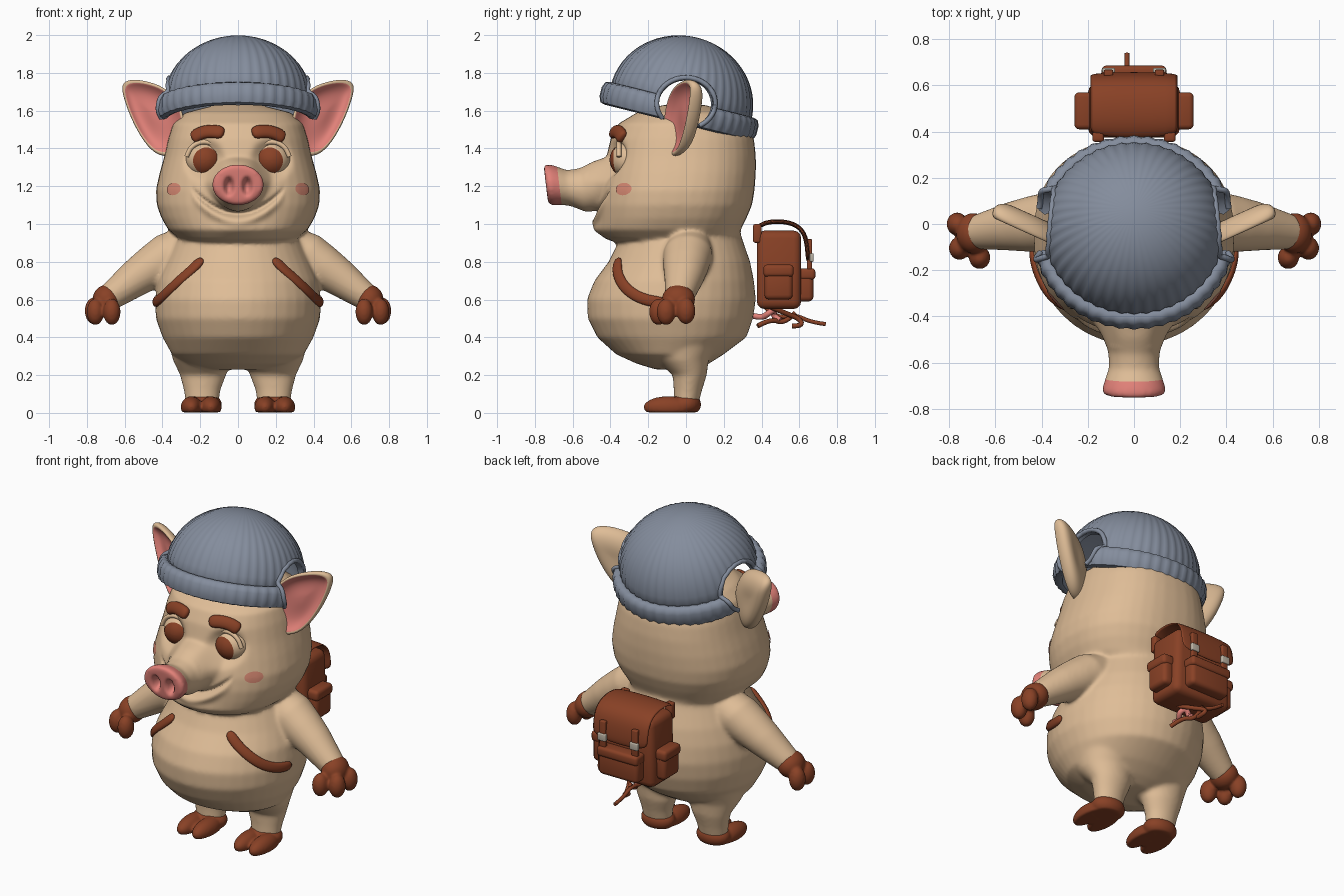
import bpy, bmesh
from math import sin, cos, pi, exp, radians
from mathutils import Vector as V, Matrix
from mathutils.bvhtree import BVHTree

cube = bpy.data.objects.get("Cube")
if cube:
    bpy.data.objects.remove(cube)
X, Y, Z = V((1, 0, 0)), V((0, 1, 0)), V((0, 0, 1))

def material(name, rgb):
    m = bpy.data.materials.new(name)
    m.use_nodes = True
    m.diffuse_color = (*rgb, 1)
    m.node_tree.nodes["Principled BSDF"].inputs["Base Color"].default_value = (*rgb, 1)
    return m

SKIN = material("skin", (.74, .51, .31))
PINK = material("pink", (.76, .22, .19))
BLUSH = material("blush", (.68, .25, .17))
BROWN = material("brown", (.25, .053, .019))
GREY = material("wool_grey", (.23, .265, .335))
METAL = material("buckle_metal", (.5, .45, .37))

# ---------- helpers ----------
def make(name, bm, mats, mods=(), angle=None):
    """Turn a bmesh into an object, bake its modifiers and shade it smooth."""
    bmesh.ops.recalc_face_normals(bm, faces=bm.faces)
    me = bpy.data.meshes.new(name)
    bm.to_mesh(me)
    bm.free()
    for m in mats:
        me.materials.append(m)
    ob = bpy.data.objects.new(name, me)
    bpy.context.collection.objects.link(ob)
    for kind, settings in mods:
        mod = ob.modifiers.new(kind, kind)
        for k, v in settings.items():
            setattr(mod, k, v)
    if mods:
        dg = bpy.context.evaluated_depsgraph_get()
        me = bpy.data.meshes.new_from_object(ob.evaluated_get(dg))
        ob.modifiers.clear()
        ob.data = me
        if len(me.materials) < len(mats):
            me.materials.clear()
            for m in mats:
                me.materials.append(m)
    for p in me.polygons:
        p.use_smooth = True
    if angle:
        me.set_sharp_from_angle(angle=radians(angle))
    return ob

def mirror(ob):
    twin = ob.copy()
    twin.data = ob.data.copy()
    twin.name = ob.name.replace("left", "right")
    twin.data.transform(Matrix.Scale(-1, 4, X))
    twin.data.flip_normals()
    bpy.context.collection.objects.link(twin)

def oval(c, u, v, p=2, n=40):
    def f(a):
        return abs(a) ** (2 / p) * (1 if a > 0 else -1)
    return [V(c) + u * f(cos(2 * pi * i / n)) + v * f(sin(2 * pi * i / n)) for i in range(n)]

def loft(bm, rings, mat_from=None):
    rows = [[bm.verts.new(p) for p in r] for r in rings]
    n = len(rows[0])
    for k, (a, b) in enumerate(zip(rows, rows[1:])):
        for i in range(n):
            f = bm.faces.new((a[i], a[(i + 1) % n], b[(i + 1) % n], b[i]))
            f.material_index = int(mat_from is not None and k >= mat_from)
    bm.faces.new(rows[0])
    bm.faces.new(rows[-1]).material_index = int(mat_from is not None)

def ball(bm, c, r):
    bmesh.ops.create_uvsphere(bm, u_segments=28, v_segments=18, radius=1,
                              matrix=Matrix.Translation(c) @ Matrix.Diagonal((*r, 1)))

def blend(voxel, smooth):
    return [("REMESH", dict(mode="VOXEL", voxel_size=voxel)), ("SMOOTH", dict(factor=.5, iterations=smooth))]

SUB = [("SUBSURF", dict(levels=2))]

def tree(ob):
    return BVHTree.FromPolygons([v.co for v in ob.data.vertices], [p.vertices[:] for p in ob.data.polygons])

def ribbon(name, pts, width, thick, mat, surface=None, normals=None):
    bm = bmesh.new()
    pts = [V(p) for p in pts]
    if surface:
        hits = [surface.find_nearest(p) for p in pts]
        pts, normals = [h[0] for h in hits], [h[1] for h in hits]
    rings = []
    for i, (p, n) in enumerate(zip(pts, normals)):
        t = (pts[min(i + 1, len(pts) - 1)] - pts[max(i - 1, 0)]).normalized()
        s, n = t.cross(n).normalized() * width / 2, n * thick
        rings.append([p - s - n * .5, p + s - n * .5, p + s + n, p - s + n])
    loft(bm, rings)
    return make(name, bm, [mat], SUB)

def tube(name, pts, r, mat):
    cu = bpy.data.curves.new(name, "CURVE")
    cu.dimensions = "3D"
    cu.bevel_depth, cu.bevel_resolution, cu.use_fill_caps = r, 3, True
    sp = cu.splines.new("NURBS")
    sp.points.add(len(pts) - 1)
    for q, p in zip(sp.points, pts):
        q.co = (*p, 1)
    sp.order_u, sp.use_endpoint_u, sp.resolution_u = 3, True, 6
    cu.materials.append(mat)
    bpy.context.collection.objects.link(bpy.data.objects.new(name, cu))

def decal(name, surface, c, d, rx, rz, mat):
    """Thin oval plate laid on a surface along direction d."""
    bm, d = bmesh.new(), V(d).normalized()
    side, c, rings = d.cross(Z).normalized(), V(c), []
    for s in (1, .8, .6, .4, .2, .03):
        ring = []
        for p in oval(c, side * rx * s, Z * rz * s, n=32):
            hit = surface.ray_cast(p - d * .3, d)[0]
            ring.append((hit or p) - d * .005)
        rings.append(ring)
    loft(bm, rings)
    bmesh.ops.delete(bm, geom=[f for f in bm.faces if len(f.verts) > 30 and f.calc_area() > .001], context="FACES_ONLY")
    return make(name, bm, [mat])

def box(name, lo, hi, mat, bevel=.03, taper=1.0):
    bm, lo, hi = bmesh.new(), V(lo), V(hi)
    bmesh.ops.create_cube(bm, size=1, matrix=Matrix.Translation((lo + hi) / 2) @ Matrix.Diagonal((*(hi - lo), 1)))
    mid = (lo.x + hi.x) / 2
    for v in bm.verts:
        if v.co.z > (lo.z + hi.z) / 2:
            v.co.x = mid + (v.co.x - mid) * taper
    return make(name, bm, [mat], [("BEVEL", dict(width=bevel, segments=3))], 50)

# ---------- body: torso, head, snout, arms and legs blended into one skin ----------
bm = bmesh.new()
torso = [(.23, .16, -.16, .06), (.26, .27, -.26, .12), (.31, .35, -.37, .2), (.4, .4, -.47, .32),
         (.5, .435, -.52, .355), (.6, .44, -.525, .37), (.7, .425, -.485, .36), (.8, .385, -.41, .34),
         (.9, .34, -.36, .305), (.98, .3, -.3, .28)]
head = [(.88, .2, -.3, .2), (.92, .31, -.42, .28), (.97, .37, -.47, .29), (1.03, .405, -.47, .32),
        (1.1, .43, -.47, .35), (1.18, .435, -.46, .363), (1.27, .415, -.44, .37), (1.36, .39, -.42, .37),
        (1.45, .37, -.4, .36), (1.53, .345, -.36, .33), (1.59, .28, -.26, .24), (1.63, .12, -.12, .1)]
for rows, power in ((torso, 2), (head, 2.3)):
    loft(bm, [oval((0, (f + b) / 2, z), X * w, Y * (b - f) / 2, power) for z, w, f, b in rows])
snout = [(-.3, 1.21, .23, .15), (-.42, 1.21, .18, .14), (-.48, 1.2, .14, .13), (-.55, 1.18, .112, .115),
         (-.62, 1.19, .108, .095), (-.68, 1.205, .128, .103), (-.72, 1.208, .14, .11), (-.742, 1.21, .128, .1)]
loft(bm, [oval((0, y, z), X * rx, V((0, -.12, 1)) * rz) for y, z, rx, rz in snout])
arm = [(.2, .02, .92, .1), (.36, .01, .835, .125), (.45, 0, .775, .115), (.54, -.01, .715, .1), (.69, -.035, .605, .07)]
leg = [(.19, 0, .04, .085, .065), (.19, .01, .12, .097, .075), (.185, .02, .2, .122, .09),
       (.19, -.02, .28, .155, .14), (.2, -.03, .38, .17, .2)]
for s in (1, -1):
    loft(bm, [oval((s * x, y, z), Y * r * 1.05, V((s * .58, 0, .816)) * r) for x, y, z, r in arm])
    loft(bm, [oval((s * x, y, z), X * rx, Y * ry) for x, y, z, rx, ry in leg])
body = make("body", bm, [SKIN, PINK], blend(.011, 12))

# sculpt mouth, chin, eye sockets and nostrils, then cut the pink snout tip
bm = bmesh.new()
bm.from_mesh(body.data)
for v in bm.verts:
    x, y, z = abs(v.co.x), v.co.y, v.co.z
    push = 0
    if -.53 < y < -.2 and .88 < z < 1.5:
        if x < .25:
            d = z - 1.055 - .115 * (x / .23) ** 2
            fade = 1 - (x / .25) ** 4
            push += fade * (.035 * exp(-(d / .014) ** 2) - .02 * exp(-((d + .04) / .025) ** 2))
        push -= .02 * exp(-(x / .12) ** 2 - ((z - .97) / .04) ** 2)
        push += .05 * exp(-(((x - .178) ** 2 + (z - 1.34) ** 2) / .0085) ** 2)
    elif y < -.7:
        push += .05 * exp(-(((x - .048) / .022) ** 2 + ((z - 1.2) / .042) ** 2) ** 2)
    v.co.y += push
tip_n = V((0, 1, .12)).normalized()
tip_p = V((0, -.67, 1.2))
bmesh.ops.bisect_plane(bm, geom=bm.verts[:] + bm.edges[:] + bm.faces[:], plane_co=tip_p, plane_no=tip_n)
for f in bm.faces:
    f.smooth = True
    f.material_index = int((f.calc_center_median() - tip_p).dot(tip_n) < 0 and f.calc_center_median().y < -.6)
bm.to_mesh(body.data)
bm.free()
skin = tree(body)

# ---------- hands and hooves ----------
bm = bmesh.new()
ball(bm, (.695, -.04, .6), (.075, .088, .078))
for c in ((.765, .0, .54), (.755, -.105, .535), (.668, -.145, .535)):
    ball(bm, c, (.046, .05, .07))
mirror(make("left_hand", bm, [BROWN], blend(.008, 5)))
bm = bmesh.new()
ball(bm, (.19, .0, .045), (.105, .08, .065))
for x in (.143, .247):
    ball(bm, (x, -.095, .03), (.056, .13, .058))
for v in bm.verts:
    v.co.z = max(v.co.z, .003)
mirror(make("left_hoof", bm, [BROWN], blend(.008, 4)))

# ---------- eyes, brows, blush ----------
for s, side in ((1, "left"), (-1, "right")):
    bm = bmesh.new()
    eye = V((s * .178, -.3, 1.34))
    ball(bm, eye, (.1, .1, .095))
    ball_ob = make(side + "_eyeball", bm, [SKIN])
    decal(side + "_iris", tree(ball_ob), (s * .168, -.4, 1.335), Y, .07, .07, BROWN)
    for part, a, r, mat in (("_eyelash", .105, .005, BROWN), ("_eyelid", .11, .013, SKIN)):
        arc = [radians(t) for t in range(10, 171, 20)]
        tube(side + part, [eye + V((cos(t) * .87, -.5, sin(t) * .87)) * a for t in arc], r, mat)
    brow = [(.07, 1.485), (.13, 1.505), (.2, 1.512), (.25, 1.495), (.29, 1.465)]
    ribbon(side + "_eyebrow", [(s * x, -.4, z) for x, z in brow], .08, .035, BROWN, skin)
    decal(side + "_blush", skin, (s * .35, -.34, 1.185), (-s * .7, .7, 0), .055, .033, BLUSH)
    # chest strap
    path = [(.2, -.39, .84), (.25, -.38, .77), (.31, -.34, .69), (.37, -.29, .63), (.42, -.2, .59), (.45, -.1, .585)]
    ribbon(side + "_chest_strap", [(s * x, y, z) for x, y, z in path], .065, .025, BROWN, skin)

# ---------- ears ----------
outline = [(.32, 1.36), (.42, 1.35), (.5, 1.43), (.57, 1.56), (.615, 1.69), (.618, 1.755),
           (.55, 1.77), (.47, 1.755), (.37, 1.72), (.28, 1.6), (.28, 1.45)]
shell = [(.12, .105), (.5, .095), (.8, .065), (.95, .03), (1, 0), (.98, -.018), (.9, -.018),
         (.83, .0), (.65, .03), (.4, .045), (.12, .05)]
bm = bmesh.new()
loft(bm, [[V((.45 + (x - .45) * k, -.07 + (x - .35) * .45 * k + dy, 1.58 + (z - 1.58) * k))
           for x, z in outline] for k, dy in shell], mat_from=6)
mirror(make("left_ear", bm, [SKIN, PINK], SUB))

# ---------- ribbed knit cap with ear holes ----------
profile = [(.02, .43), (.2, .385), (.32, .27), (.37, .1), (.38, 0), (.4, -.008), (.425, 0), (.437, .03),
           (.437, .08), (.425, .108), (.4, .116), (.387, .11)]
profile += [(.392 * cos(t), .1 + .355 * sin(t)) for t in (radians(a) for a in range(4, 90, 6))]
tilt = Matrix.Translation((0, -.05, 1.545)) @ Matrix.Rotation(radians(-14), 4, "X")
bm = bmesh.new()
n = 176
loft(bm, [[tilt @ V((r * k * cos(a), .97 * r * k * sin(a), z)) for a, k in
           ((2 * pi * i / n, 1 + (.009 * cos(pi * i / 2) if j > 4 else 0)) for i in range(n))]
          for j, (r, z) in enumerate(profile)])
whole = tree(make("knit_cap_whole", bm.copy(), [GREY]))
bpy.data.objects.remove(bpy.data.objects["knit_cap_whole"])
cut = bmesh.new()
for s in (1, -1):
    ball(cut, (s * .45, 0, 1.64), (.25, .155, .135))
cutter = make("ear_hole_cutter", cut, [GREY])
cutter.hide_render = True
make("knit_cap", bm, [GREY], [("BOOLEAN", dict(object=cutter, operation="DIFFERENCE", solver="EXACT"))], 50)
bpy.data.objects.remove(cutter)
for s, side in ((1, "left"), (-1, "right")):
    rim = []
    for i in range(41):
        a = 2 * pi * i / 40 - pi / 2
        hit = whole.ray_cast(V((s, .155 * cos(a), 1.64 + .135 * sin(a))), V((-s, 0, 0)))[0]
        if hit and abs(hit.x) > .2:
            rim.append(hit)
    tube(side + "_ear_hole_rim", rim, .013, GREY)

# ---------- backpack ----------
box("backpack_body", (-.2, .375, .55), (.2, .61, .965), BROWN, .04, .93)
lid = [(.375, .975), (.42, 1.005), (.5, 1.012), (.58, .995), (.625, .95), (.64, .87), (.642, .79)]
lid_n = [V((0, a, b)).normalized() for a, b in ((-.6, .8), (-.3, 1), (0, 1), (.4, .9), (.9, .5), (1, .1), (1, 0))]
ribbon("backpack_lid", [(0, y, z) for y, z in lid], .41, .018, BROWN, normals=lid_n)
box("rear_pocket", (-.135, .58, .59), (.135, .675, .75), BROWN, .025)
box("rear_pocket_flap", (-.14, .59, .705), (.14, .685, .765), BROWN, .018)
for s, side in ((1, "left"), (-1, "right")):
    def span(a, b):
        return sorted((s * a, s * b))
    for part, a, b, y0, y1, z0, z1, mat, bev in (
            ("_side_pocket", .17, .25, .415, .565, .6, .76, BROWN, .025),
            ("_side_pocket_flap", .17, .258, .41, .57, .72, .785, BROWN, .02),
            ("_buckle_strap", .09, .13, .64, .668, .72, .92, BROWN, .006),
            ("_buckle", .082, .138, .655, .676, .8, .845, METAL, .006),
            ("_shoulder_stub", .13, .18, .355, .4, .9, 1.0, BROWN, .012)):
        x0, x1 = span(a, b)
        box(side + part, (x0, y0, z0), (x1, y1, z1), mat, bev)

# loose straps and curly tail under the pack
tube("loose_strap_long", [(-.06, .42, .56), (-.04, .48, .5), (-.03, .58, .52), (-.03, .66, .48), (-.03, .74, .47)], .011, BROWN)
tube("loose_strap_curl", [(.06, .45, .56), (.02, .52, .53), (-.02, .6, .5), (0, .62, .46), (0, .56, .46)], .013, BROWN)
tube("loose_strap_short", [(.05, .38, .46), (.02, .45, .5), (-.02, .52, .47), (-.02, .58, .53)], .013, BROWN)
tube("tail", [(0, .33, .52), (0, .4, .5), (.04, .44, .53), (.01, .47, .55), (-.02, .46, .51), (0, .5, .49)], .016, PINK)
